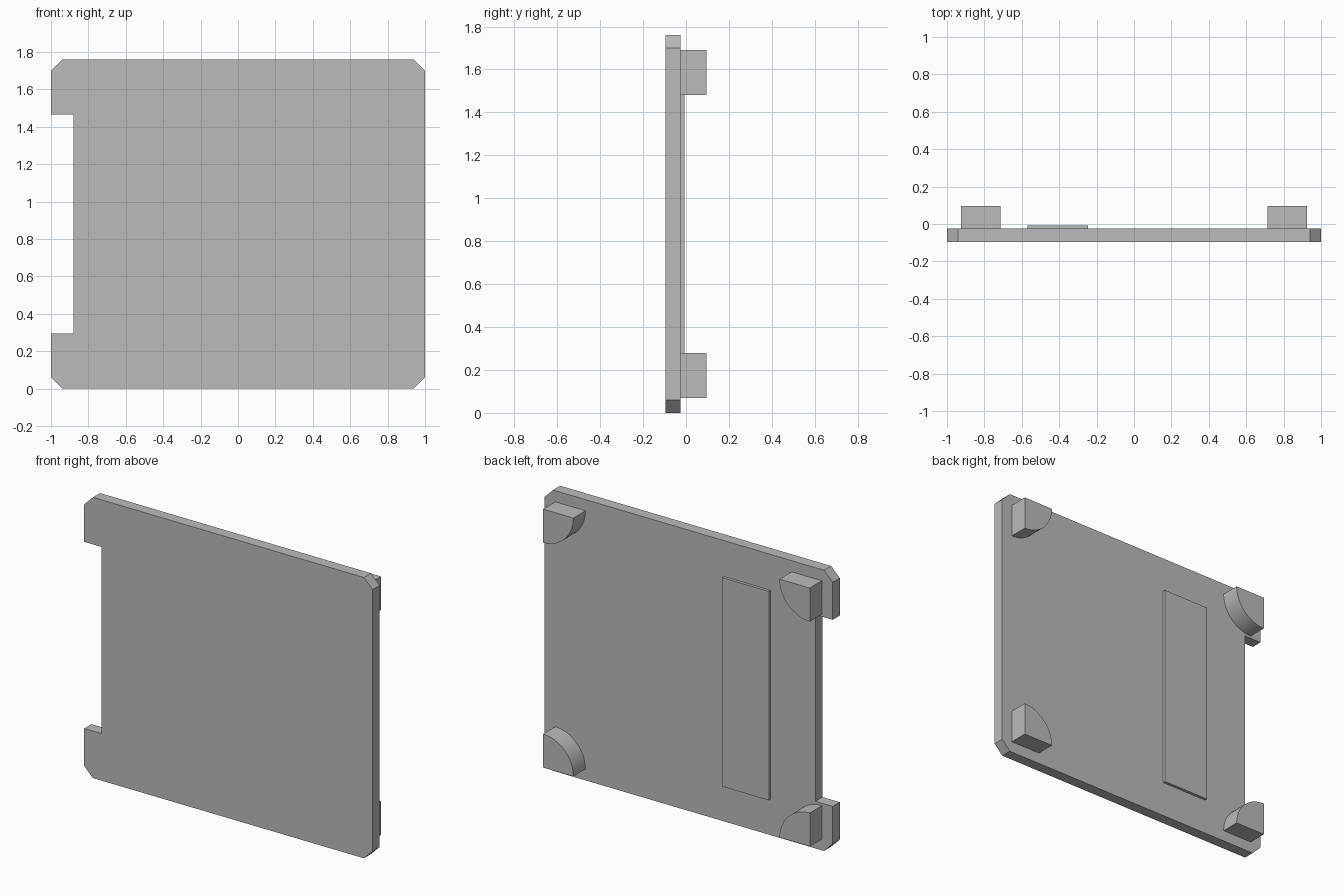
import bpy
import bmesh
import math

cube = bpy.data.objects.get("Cube")
if cube:
    bpy.data.objects.remove(cube, do_unlink=True)

# Single grey finish
GREY = (0.5, 0.5, 0.5, 1.0)
grey = bpy.data.materials.new("plain_grey")
grey.use_nodes = True
grey.diffuse_color = GREY
grey.node_tree.nodes["Principled BSDF"].inputs["Base Color"].default_value = GREY

W, H = 1.0, 1.76          # half width and height of the panel
FRONT, BACK, TIP = -0.095, -0.025, 0.095


def extrude_profile(name, outline, y0, y1, smooth=False):
    """Extrude an x-z outline from y0 to y1."""
    bm = bmesh.new()
    face = bm.faces.new([bm.verts.new((x, y0, z)) for x, z in outline])
    ext = bmesh.ops.extrude_face_region(bm, geom=[face])
    moved = [v for v in ext["geom"] if isinstance(v, bmesh.types.BMVert)]
    bmesh.ops.translate(bm, verts=moved, vec=(0, y1 - y0, 0))
    bmesh.ops.recalc_face_normals(bm, faces=bm.faces)
    mesh = bpy.data.meshes.new(name)
    bm.to_mesh(mesh)
    bm.free()
    mesh.materials.append(grey)
    obj = bpy.data.objects.new(name, mesh)
    bpy.context.collection.objects.link(obj)
    if smooth:
        bpy.ops.object.select_all(action="DESELECT")
        obj.select_set(True)
        bpy.context.view_layer.objects.active = obj
        bpy.ops.object.shade_smooth_by_angle(angle=math.radians(30))
    return obj


# Panel with chamfered corners and a notch in its right edge
C = 0.06
NOTCH_X, NOTCH_LOW, NOTCH_HIGH = -0.88, 0.295, 1.465
extrude_profile("panel", [
    (-W + C, 0), (W - C, 0), (W, C), (W, H - C),
    (W - C, H), (-W + C, H), (-W, H - C),
    (-W, NOTCH_HIGH), (NOTCH_X, NOTCH_HIGH),
    (NOTCH_X, NOTCH_LOW), (-W, NOTCH_LOW), (-W, C),
], FRONT, BACK)

# Thin raised strip on the back
extrude_profile("back_strip", [
    (-0.57, 0.225), (-0.245, 0.225), (-0.245, 1.535), (-0.57, 1.535),
], BACK, BACK + 0.018)

# Quarter-round feet, square corner towards each panel corner
RADIUS, SEGMENTS = 0.21, 24
for side, sx in (("left", 1), ("right", -1)):
    for level, sz in (("upper", 1), ("lower", -1)):
        cx, cz = sx * 0.925, H / 2 + sz * 0.81
        outline = [(cx, cz)]
        for i in range(SEGMENTS + 1):
            a = math.pi / 2 * i / SEGMENTS
            outline.append((cx - sx * RADIUS * math.cos(a),
                            cz - sz * RADIUS * math.sin(a)))
        extrude_profile(f"{level}_{side}_foot", outline, BACK, TIP, smooth=True)
